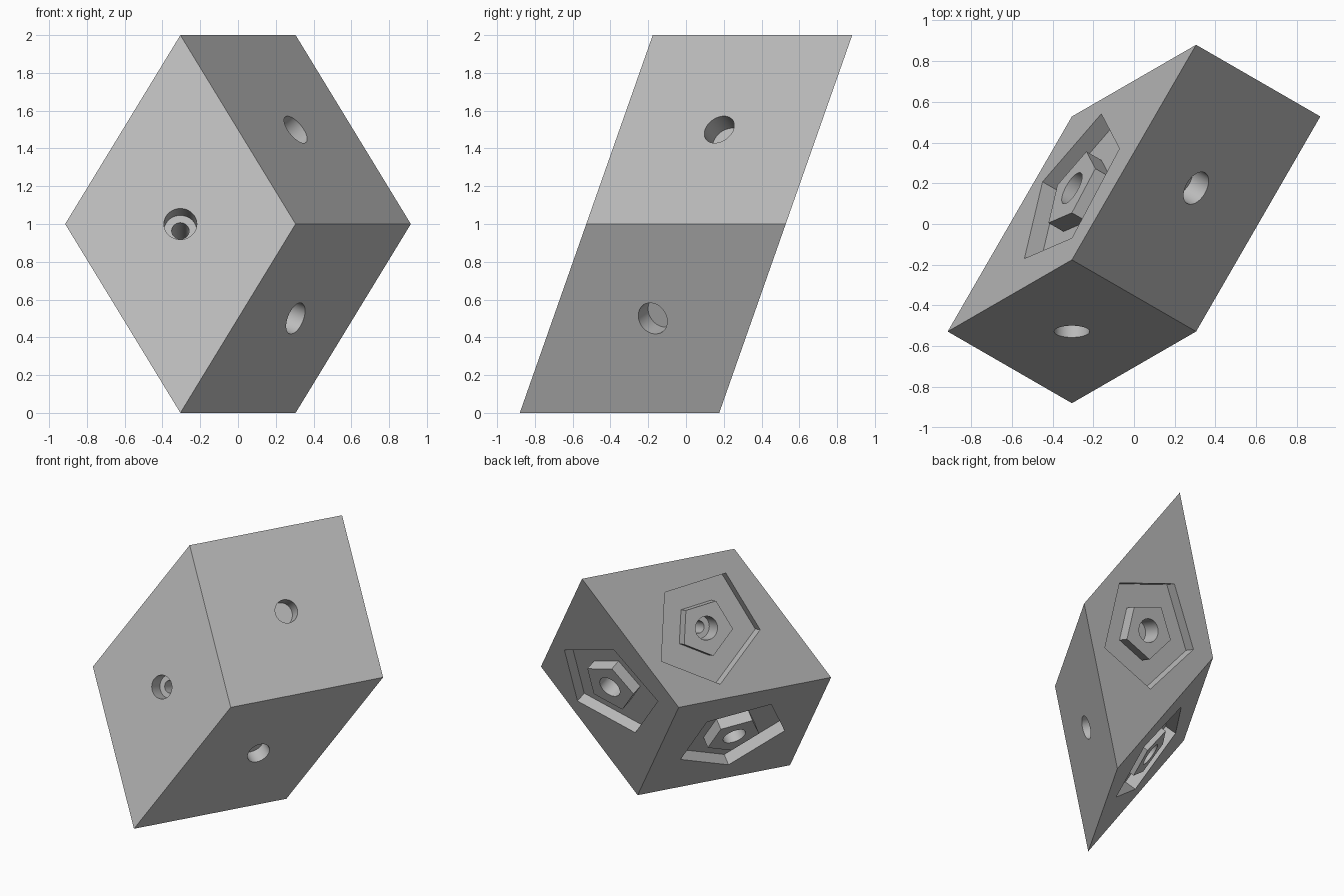
import bpy, bmesh, math
from mathutils import Vector

old = bpy.data.objects.get("Cube")
if old:
    bpy.data.objects.remove(old, do_unlink=True)

# One plain grey material
grey = bpy.data.materials.new("plain grey")
grey.use_nodes = True
grey.diffuse_color = (0.5, 0.5, 0.5, 1)
grey.node_tree.nodes["Principled BSDF"].inputs["Base Color"].default_value = (0.5, 0.5, 0.5, 1)

# Edge vectors of the slanted block and its left corner
A = Vector((0.61, 0.352, 1))
B = Vector((0.61, -0.352, -1))
C = Vector((0.61, 1.056, 0))
CENTRE = Vector((0, 0, 1))
START = CENTRE - (A + B + C) / 2


def make_object(name, bm):
    bmesh.ops.recalc_face_normals(bm, faces=bm.faces)
    mesh = bpy.data.meshes.new(name)
    bm.to_mesh(mesh)
    bm.free()
    obj = bpy.data.objects.new(name, mesh)
    bpy.context.collection.objects.link(obj)
    mesh.materials.append(grey)
    return obj


def prism(name, centre, normal, point_dir, sides, radius, low, high):
    """Regular prism along normal, with one corner towards point_dir."""
    u = point_dir.normalized()
    v = normal.cross(u)
    bm = bmesh.new()
    ring = []
    for i in range(sides):
        t = math.tau * i / sides
        ring.append(bm.verts.new(centre + normal * low + radius * (u * math.cos(t) + v * math.sin(t))))
    base = bm.faces.new(ring)
    top = bmesh.ops.extrude_face_region(bm, geom=[base])["geom"]
    bmesh.ops.translate(bm, vec=normal * (high - low),
                        verts=[g for g in top if isinstance(g, bmesh.types.BMVert)])
    return make_object(name, bm)


# Slanted block
bm = bmesh.new()
for i in (0, 1):
    for j in (0, 1):
        for k in (0, 1):
            bm.verts.new(START + A * i + B * j + C * k)
bmesh.ops.convex_hull(bm, input=list(bm.verts))
bmesh.ops.dissolve_limit(bm, angle_limit=0.01, verts=list(bm.verts), edges=list(bm.edges))
body = make_object("slanted_block", bm)


def combine(tool, operation):
    """Apply a boolean to the block and discard the tool."""
    tool.hide_render = True
    mod = body.modifiers.new("cut", "BOOLEAN")
    mod.operation = operation
    mod.solver = "EXACT"
    mod.object = tool
    graph = bpy.context.evaluated_depsgraph_get()
    mesh = bpy.data.meshes.new_from_object(body.evaluated_get(graph))
    body.modifiers.clear()
    body.data = mesh
    bpy.data.objects.remove(tool, do_unlink=True)


def drill(centre, normal, along, radius, depth):
    combine(prism("drill", centre, normal, along, 48, radius, -depth, 0.05), "DIFFERENCE")


# Each pair of opposite faces: spanning edges, third edge, corner the pentagon
# points to, which side is plain, and which sides have a narrow inner bore
pairs = [
    (A, B, C, START + C, -1, (-1,)),
    (B, C, A, START + C, 1, ()),
    (A, C, B, START + A, 1, (-1,)),
]
for p, q, third, corner, plain_side, bored in pairs:
    for side in (-1, 1):
        normal = p.cross(q).normalized()
        if normal.dot(third) * side < 0:
            normal.negate()
        centre = CENTRE + third * side / 2
        depth = 0.11
        if side != plain_side:
            # Pentagon recess with a flush pentagon boss in it
            depth = 0.15
            aim = corner - centre
            combine(prism("recess", centre, normal, aim, 5, 0.425, -0.09, 0.05), "DIFFERENCE")
            combine(prism("boss", centre, normal, aim, 5, 0.21, -0.14, 0), "UNION")
        drill(centre, normal, p, 0.087, depth)
        if side in bored:
            drill(centre, normal, p, 0.046, depth + 0.25)

# Smooth hole walls, crisp edges
bpy.ops.object.select_all(action="DESELECT")
body.select_set(True)
bpy.context.view_layer.objects.active = body
bpy.ops.object.shade_smooth_by_angle(angle=math.radians(30))
